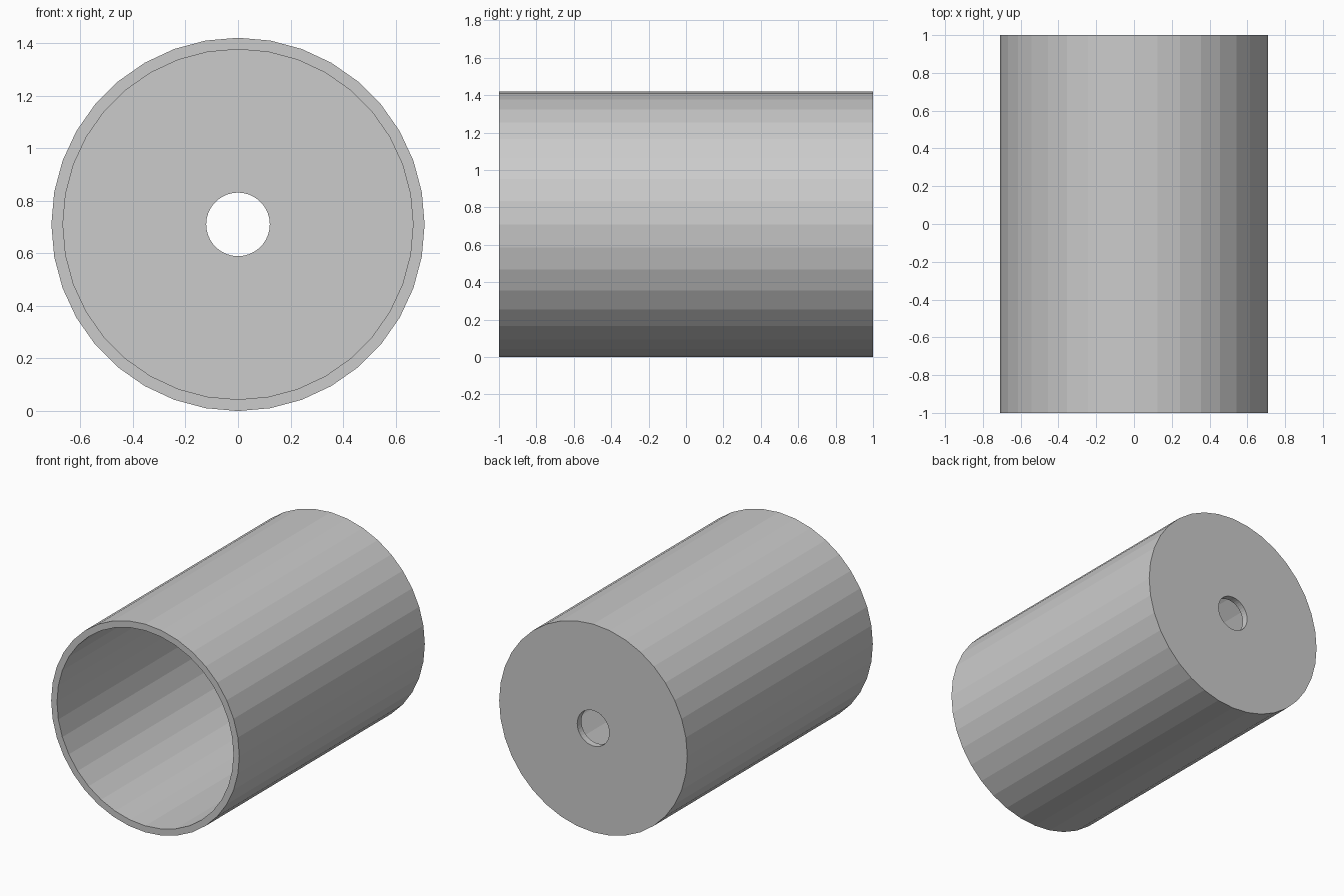
import bpy, bmesh, math

if "Cube" in bpy.data.objects:
    bpy.data.objects.remove(bpy.data.objects["Cube"])

SIDES = 36
R_OUT, R_IN, R_HOLE = 0.71, 0.666, 0.121
WALL = 0.045  # thickness of the closed back end

# Closed wall section as (radius, y), turned around the long axis
profile = [(R_OUT, -1), (R_OUT, 1), (R_HOLE, 1), (R_HOLE, 1 - WALL),
           (R_IN, 1 - WALL), (R_IN, -1)]

bm = bmesh.new()
rings = []
for r, y in profile:
    ring = []
    for i in range(SIDES):
        a = 2 * math.pi * i / SIDES
        ring.append(bm.verts.new((r * math.cos(a), y, R_OUT + r * math.sin(a))))
    rings.append(ring)
for k, ring in enumerate(rings):
    nxt = rings[(k + 1) % len(rings)]
    for i in range(SIDES):
        j = (i + 1) % SIDES
        bm.faces.new((ring[i], ring[j], nxt[j], nxt[i]))
bmesh.ops.recalc_face_normals(bm, faces=bm.faces)

# Hollow drum, open at the front, with a hole in the back wall
mesh = bpy.data.meshes.new("hollow_drum")
bm.to_mesh(mesh)
bm.free()
drum = bpy.data.objects.new("hollow_drum", mesh)
bpy.context.collection.objects.link(drum)
